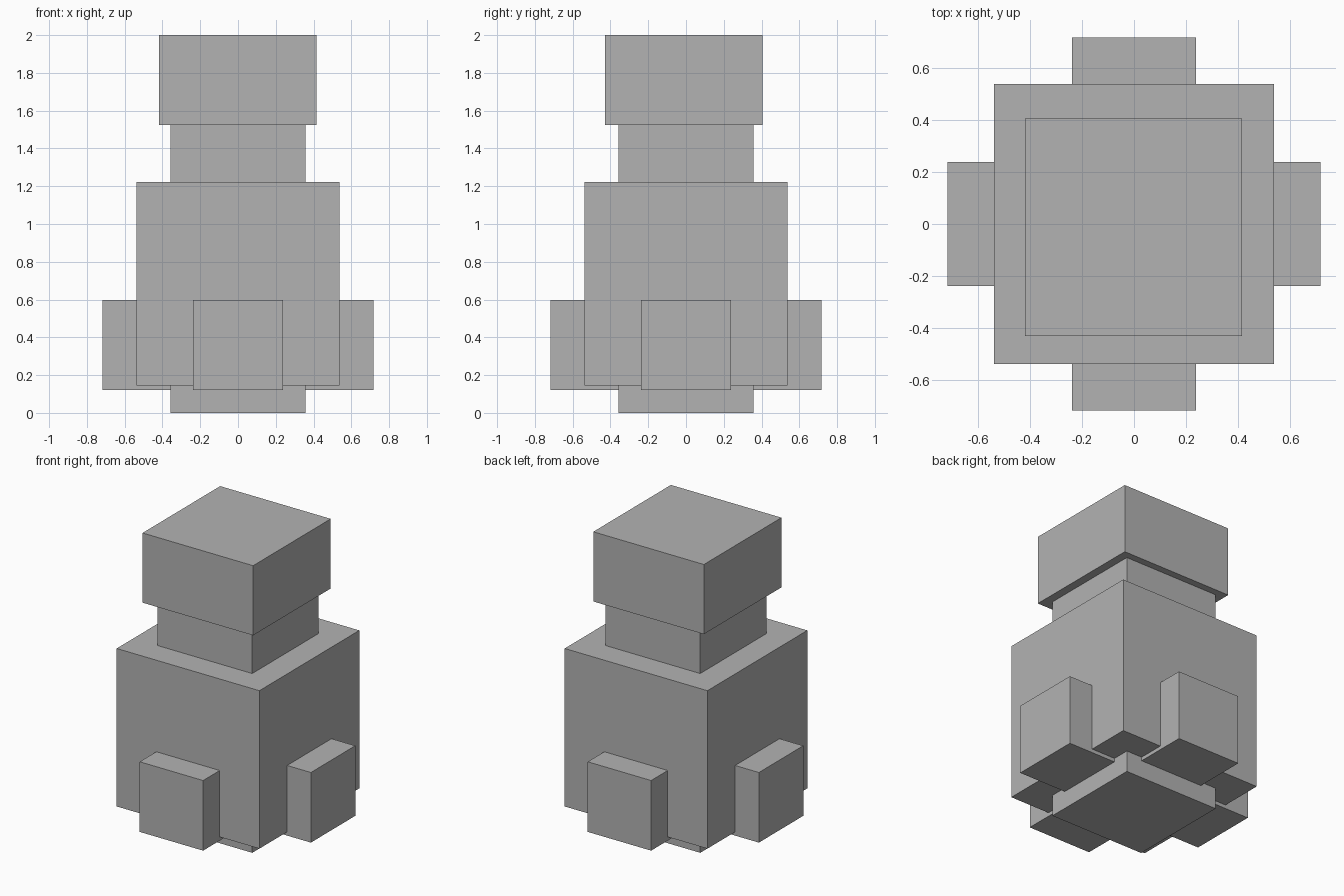
import bpy

# Remove the default cube
cube = bpy.data.objects.get("Cube")
if cube:
    bpy.data.objects.remove(cube, do_unlink=True)

# Single stone grey for the whole model
grey = bpy.data.materials.new("stone_grey")
grey.use_nodes = True
colour = (0.45, 0.45, 0.45, 1)
grey.diffuse_color = colour
grey.node_tree.nodes["Principled BSDF"].inputs["Base Color"].default_value = colour


def box(name, low, high):
    """Axis-aligned block between two opposite corners."""
    centre = [(a + b) / 2 for a, b in zip(low, high)]
    bpy.ops.mesh.primitive_cube_add(size=1, location=centre)
    obj = bpy.context.object
    obj.name = name
    obj.scale = [b - a for a, b in zip(low, high)]
    bpy.ops.object.transform_apply(location=False, rotation=False, scale=True)
    obj.data.materials.append(grey)
    return obj


def centred_box(name, half_x, half_y, bottom, top):
    return box(name, (-half_x, -half_y, bottom), (half_x, half_y, top))


# Stacked trunk: base, body, neck
centred_box("base", 0.358, 0.358, 0, 0.145)
centred_box("body", 0.538, 0.538, 0.145, 1.222)
centred_box("neck", 0.358, 0.358, 1.222, 1.525)

# Head block, set very slightly off centre
box("head", (-0.419, -0.43, 1.525), (0.415, 0.406, 2))

# Buttress on each side, running inward to the base
depth_in, depth_out, half, low, high = 0.35, 0.717, 0.239, 0.12, 0.598
for side, sign in (("left", 1), ("right", -1)):
    a, b = sorted((sign * depth_in, sign * depth_out))
    box(side + "_buttress", (a, -half, low), (b, half, high))
for side, sign in (("back", 1), ("front", -1)):
    a, b = sorted((sign * depth_in, sign * depth_out))
    box(side + "_buttress", (-half, a, low), (half, b, high))
